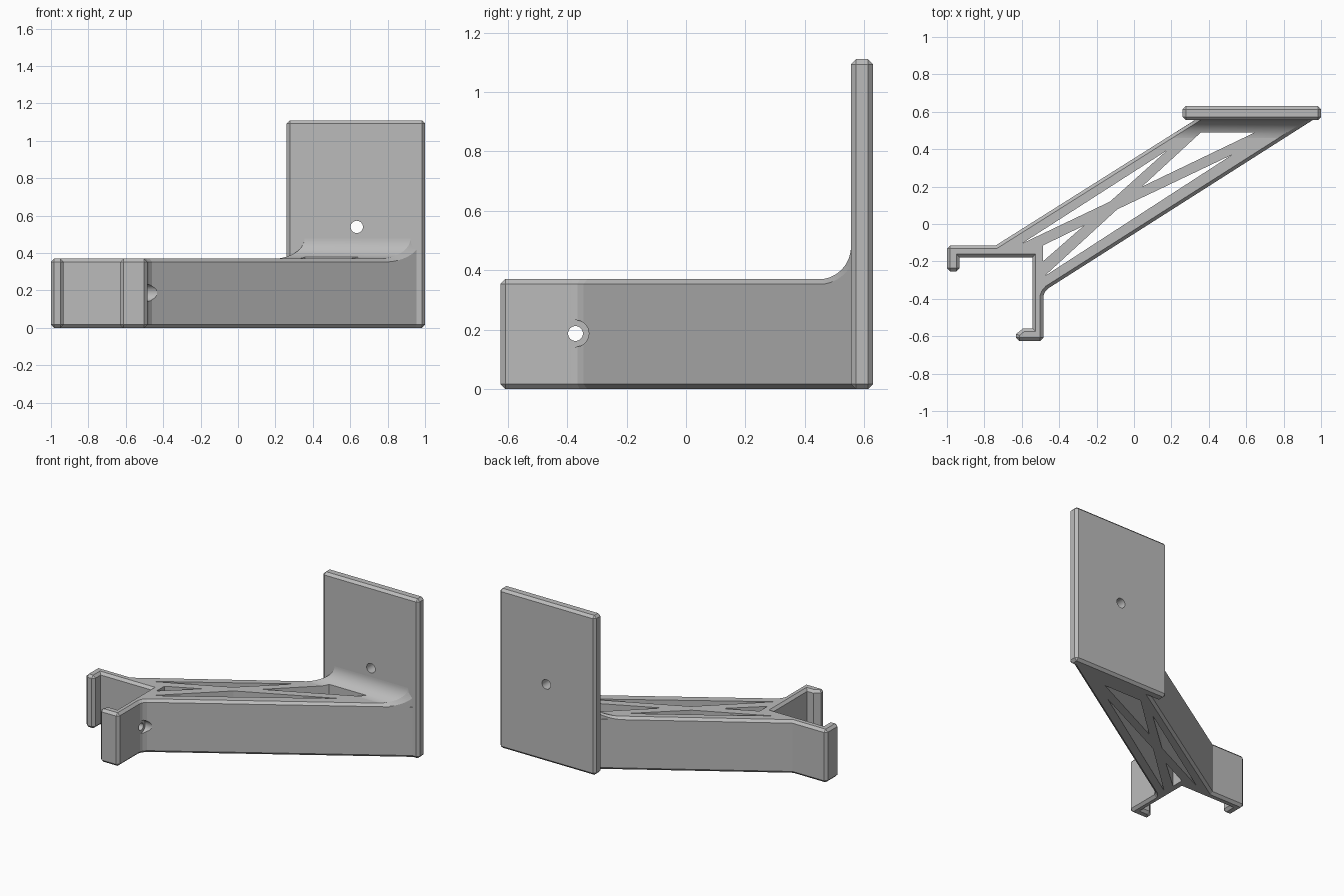
import bpy, bmesh, math
from mathutils import Matrix, Vector

if "Cube" in bpy.data.objects:
    bpy.data.objects.remove(bpy.data.objects["Cube"], do_unlink=True)

GREY = (0.5, 0.5, 0.5, 1)
mat = bpy.data.materials.new("plain grey")
mat.use_nodes = True
mat.diffuse_color = GREY
mat.node_tree.nodes["Principled BSDF"].inputs["Base Color"].default_value = GREY

CHAMFER = 0.017
ARM_TOP = 0.37
PLATE_FRONT = 0.555
FILLET = 0.11


def finish(name, bm):
    bmesh.ops.recalc_face_normals(bm, faces=bm.faces)
    mesh = bpy.data.meshes.new(name)
    bm.to_mesh(mesh)
    bm.free()
    mesh.materials.append(mat)
    obj = bpy.data.objects.new(name, mesh)
    bpy.context.collection.objects.link(obj)
    return obj


def prism(name, outline, z0, z1, chamfer=0):
    """Extrude a plan outline and chamfer its outer edges."""
    bm = bmesh.new()
    base = bm.faces.new([bm.verts.new((x, y, z0)) for x, y in outline])
    top = bmesh.ops.extrude_face_region(bm, geom=[base])["geom"]
    for v in top:
        if isinstance(v, bmesh.types.BMVert):
            v.co.z = z1
    bmesh.ops.recalc_face_normals(bm, faces=bm.faces)
    if chamfer:
        edges = [e for e in bm.edges if e.calc_face_angle_signed() > math.radians(70)]
        bmesh.ops.bevel(bm, geom=edges, offset=chamfer, segments=1,
                        affect='EDGES', clamp_overlap=False)
    return finish(name, bm)


def bore(name, start, end, radius):
    """Round cutter between two points."""
    a, b = Vector(start), Vector(end)
    turn = (b - a).to_track_quat('Z', 'Y').to_matrix().to_4x4()
    bm = bmesh.new()
    bmesh.ops.create_cone(bm, cap_ends=True, segments=32, radius1=radius, radius2=radius,
                          depth=(b - a).length,
                          matrix=Matrix.Translation((a + b) / 2) @ turn)
    for f in bm.faces:
        f.smooth = len(f.verts) == 4
    return finish(name, bm)


def combine(target, other, operation):
    mod = target.modifiers.new("join", 'BOOLEAN')
    mod.operation, mod.solver, mod.object = operation, 'EXACT', other
    bpy.context.view_layer.objects.active = target
    bpy.ops.object.modifier_apply(modifier=mod.name)
    bpy.data.objects.remove(other, do_unlink=True)


# Slanted sides of the arm, as x for a given y
def left_side(y):
    return 0.34 + (y - 0.565) / 0.63


def right_side(y):
    return min(0.965, 0.97 + (y - 0.565) / 0.636)


# Arm with the two clip hooks at its free end
arm_outline = [
    (-1, -0.115), (-1, -0.253), (-0.933, -0.253), (-0.933, -0.178),
    (-0.543, -0.178), (-0.543, -0.558), (-0.593, -0.558), (-0.63, -0.588),
    (-0.63, -0.625), (-0.485, -0.625), (-0.485, -0.385), (-0.478, -0.366),
    (-0.46, -0.345), (right_side(0.56), 0.56), (0.965, 0.6),
    (left_side(0.6), 0.6), (-0.74, -0.115)]
bracket = prism("bracket", arm_outline, 0, ARM_TOP, CHAMFER)

# Upright mounting plate
plate = prism("mounting_plate", [(0.26, PLATE_FRONT), (1, PLATE_FRONT), (1, 0.63), (0.26, 0.63)],
              0, 1.11, CHAMFER)
combine(bracket, plate, 'UNION')


# Curved fillet between arm and plate, with its sides chamfered like the arm
def fillet_section(bm, angle, y_end=None):
    cy, cz = PLATE_FRONT - FILLET, ARM_TOP + FILLET - 0.001
    y, z = cy + FILLET * math.cos(angle), cz + FILLET * math.sin(angle)
    rim = FILLET + CHAMFER
    ys, zs = cy + rim * math.cos(angle), cz + rim * math.sin(angle)
    if y_end:
        y = ys = y_end
    inset = CHAMFER / 0.53
    xl, xr = left_side(ys) + 0.001, right_side(ys) - 0.001
    points = [(xl, ys, 0.3), (xl, ys, zs), (left_side(y) + inset, y, z),
              (right_side(y) - inset, y, z), (xr, ys, zs), (xr, ys, 0.3)]
    return [bm.verts.new(p) for p in points]


bm = bmesh.new()
STEPS = 16
rings = [fillet_section(bm, math.radians(-90 + 90 * i / STEPS)) for i in range(STEPS + 1)]
rings.append(fillet_section(bm, 0, 0.6))
for a, b in zip(rings, rings[1:]):
    for i in range(6):
        j = (i + 1) % 6
        face = bm.faces.new((a[i], a[j], b[j], b[i]))
        face.smooth = i == 2
bm.faces.new(rings[0])
bm.faces.new(rings[-1])
combine(bracket, finish("fillet", bm), 'UNION')

# Triangular truss openings through the arm
openings = [
    [(-0.6, -0.105), (0.176, 0.393), (-0.128, 0.12)],
    [(0.358, 0.49), (0.647, 0.49), (0.043, 0.2)],
    [(-0.09, 0.078), (0.524, 0.37), (-0.48, -0.28)],
    [(-0.487, -0.115), (-0.267, -0.008), (-0.487, -0.2)]]
for outline in openings:
    combine(bracket, prism("truss_opening", outline, -0.2, 0.8), 'DIFFERENCE')

# Screw hole in the plate, then the leg hole and its counterbore
combine(bracket, bore("plate_hole", (0.635, 0.4, 0.54), (0.635, 0.8, 0.54), 0.033), 'DIFFERENCE')
combine(bracket, bore("leg_hole", (-0.7, -0.372, 0.187), (-0.3, -0.372, 0.187), 0.025), 'DIFFERENCE')
combine(bracket, bore("counterbore", (-0.486, -0.372, 0.187), (-0.2, -0.372, 0.187), 0.045), 'DIFFERENCE')
